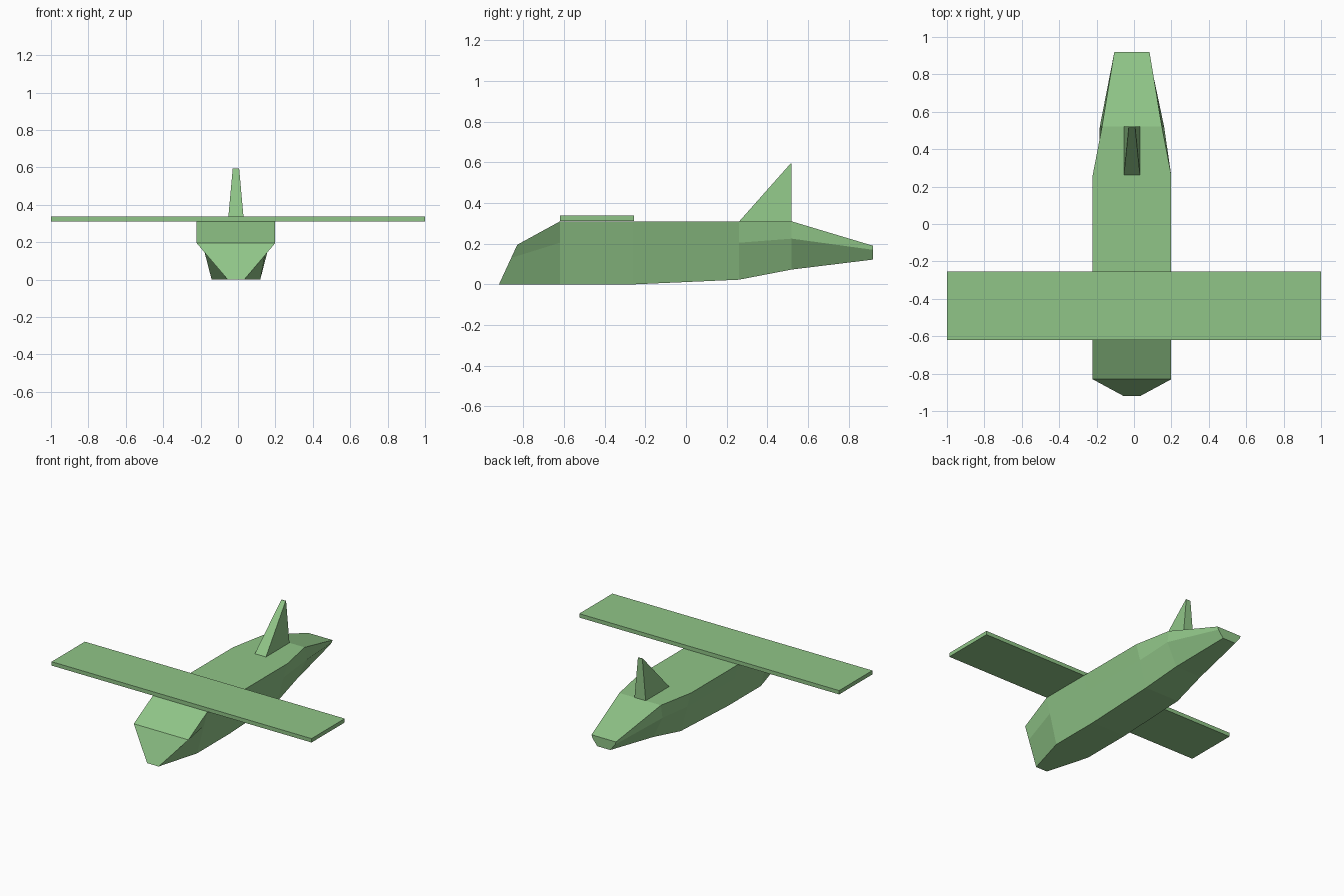
import bpy
import bmesh

default = bpy.data.objects.get("Cube")
if default:
    bpy.data.objects.remove(default, do_unlink=True)

GREEN = (0.28, 0.56, 0.245, 1.0)
CENTRE_X = -0.011

green = bpy.data.materials.new("leaf_green")
green.use_nodes = True
green.diffuse_color = GREEN
green.node_tree.nodes["Principled BSDF"].inputs["Base Color"].default_value = GREEN


def loft(name, sections, offset_x=0.0):
    """Skin mirrored half sections, each a list of (half width, y, z) from top to bottom."""
    bm = bmesh.new()
    rings = []
    for half in sections:
        points = half + [(-x, y, z) for x, y, z in reversed(half)]
        rings.append([bm.verts.new((x + offset_x, y, z)) for x, y, z in points])
    for a, b in zip(rings, rings[1:]):
        for i in range(len(a)):
            j = (i + 1) % len(a)
            bm.faces.new((a[i], a[j], b[j], b[i]))
    bm.faces.new(rings[0])
    bm.faces.new(rings[-1])
    bmesh.ops.recalc_face_normals(bm, faces=bm.faces)
    mesh = bpy.data.meshes.new(name)
    bm.to_mesh(mesh)
    bm.free()
    mesh.materials.append(green)
    obj = bpy.data.objects.new(name, mesh)
    bpy.context.collection.objects.link(obj)
    return obj


# Fuselage: top edge, side crease and bottom edge at each station, nose to tail
loft("fuselage", [
    [(0.21, -0.83, 0.195), (0.155, -0.86, 0.13), (0.044, -0.92, 0.0)],
    [(0.21, -0.62, 0.31), (0.183, -0.62, 0.205), (0.13, -0.62, 0.0)],
    [(0.21, -0.26, 0.31), (0.183, -0.26, 0.205), (0.13, -0.26, 0.0)],
    [(0.21, 0.26, 0.31), (0.18, 0.26, 0.205), (0.13, 0.26, 0.023)],
    [(0.16, 0.52, 0.31), (0.172, 0.52, 0.225), (0.10, 0.52, 0.073)],
    [(0.094, 0.92, 0.19), (0.088, 0.92, 0.17), (0.05, 0.92, 0.122)],
], CENTRE_X)

# Tail fin: tapered wedge with an upright rear face
loft("tail_fin", [
    [(0.043, 0.26, 0.308), (0.043, 0.52, 0.308)],
    [(0.017, 0.515, 0.595), (0.017, 0.52, 0.595)],
], CENTRE_X)

# Wing: one flat slab across the top of the fuselage
loft("wing", [
    [(1.0, -0.62, 0.338), (1.0, -0.62, 0.311)],
    [(1.0, -0.255, 0.338), (1.0, -0.255, 0.311)],
])
